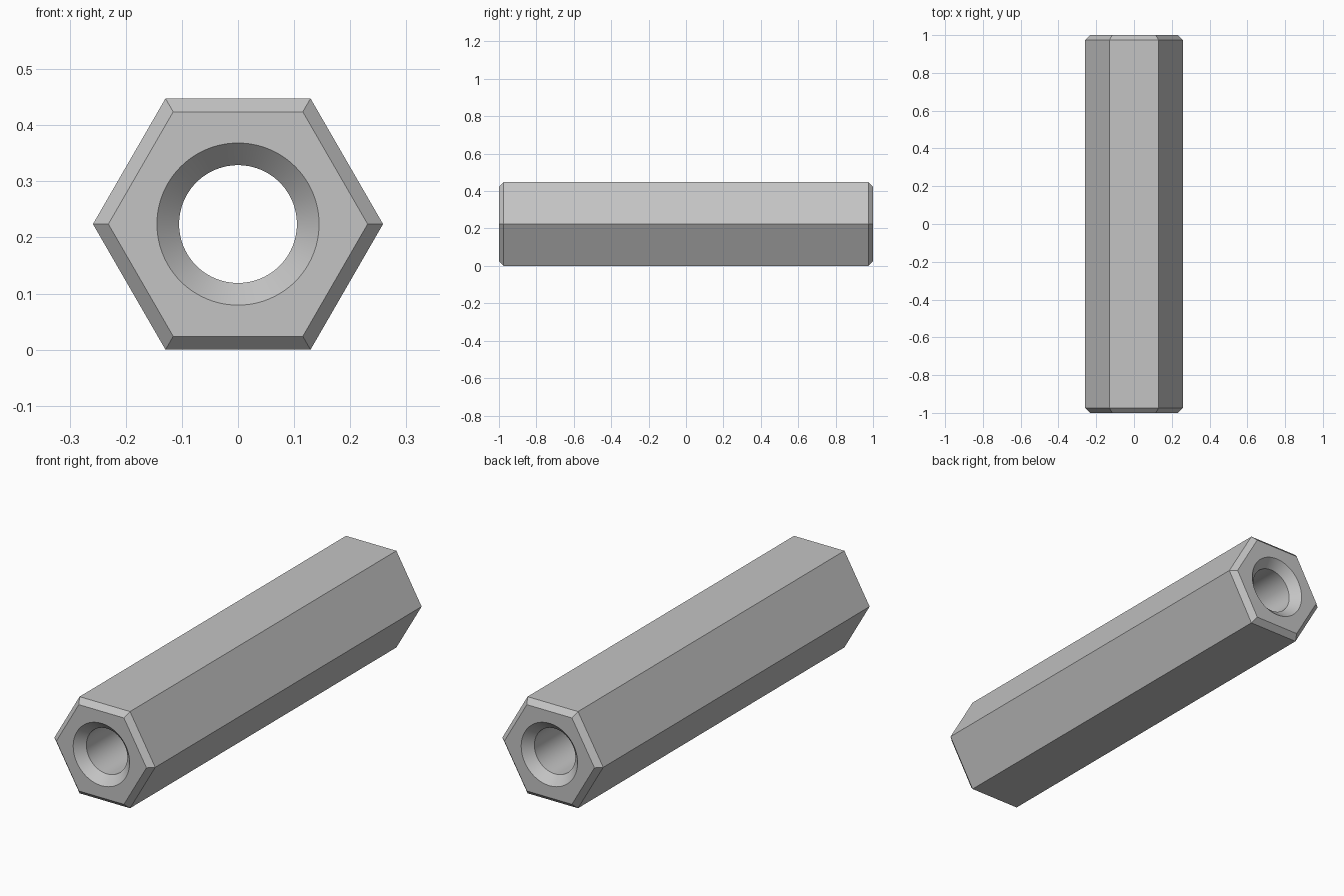
import bpy
import bmesh
from math import cos, sin, pi

cube = bpy.data.objects.get("Cube")
if cube:
    bpy.data.objects.remove(cube)

SIDES, ARC = 6, 16            # hexagon sides, bore segments per side
ROUND = SIDES * ARC
RADIUS, END_RADIUS = 0.2585, 0.231
SINK_RADIUS, BORE_RADIUS = 0.1445, 0.105
CHAMFER, SINK_DEPTH = 0.025, 0.04
AXIS_Z = RADIUS * cos(pi / SIDES)

bm = bmesh.new()


def ring(radius, y, count):
    """Closed loop of points around the long axis."""
    return [bm.verts.new((radius * cos(2 * pi * i / count), y,
                          AXIS_Z + radius * sin(2 * pi * i / count)))
            for i in range(count)]


def bridge(a, b):
    """Quads between two rings of equal count."""
    n = len(a)
    for i in range(n):
        j = (i + 1) % n
        bm.faces.new((a[i], a[j], b[j], b[i]))


bodies, bores = [], []
for s in (-1, 1):
    body = ring(RADIUS, s * (1 - CHAMFER), SIDES)
    end = ring(END_RADIUS, s, SIDES)
    sink = ring(SINK_RADIUS, s, ROUND)
    bore = ring(BORE_RADIUS, s * (1 - SINK_DEPTH), ROUND)
    # chamfered rim and countersink
    bridge(body, end)
    bridge(sink, bore)
    # flat end face, one panel per hexagon side
    for i in range(SIDES):
        arc = [sink[(i * ARC + k) % ROUND] for k in range(ARC + 1)]
        bm.faces.new([end[(i + 1) % SIDES], end[i]] + arc)
    bodies.append(body)
    bores.append(bore)

# long outer faces and the through bore
bridge(*bodies)
bridge(*bores)
bmesh.ops.recalc_face_normals(bm, faces=bm.faces)

mesh = bpy.data.meshes.new("hex_standoff")
bm.to_mesh(mesh)
bm.free()
standoff = bpy.data.objects.new("hex_standoff", mesh)
bpy.context.collection.objects.link(standoff)

# plain metal grey
grey = bpy.data.materials.new("metal_grey")
grey.use_nodes = True
colour = (0.55, 0.55, 0.55, 1)
grey.diffuse_color = colour
grey.node_tree.nodes["Principled BSDF"].inputs["Base Color"].default_value = colour
mesh.materials.append(grey)

bpy.ops.object.select_all(action='DESELECT')
standoff.select_set(True)
bpy.context.view_layer.objects.active = standoff
bpy.ops.object.shade_smooth_by_angle(angle=pi / 6)
